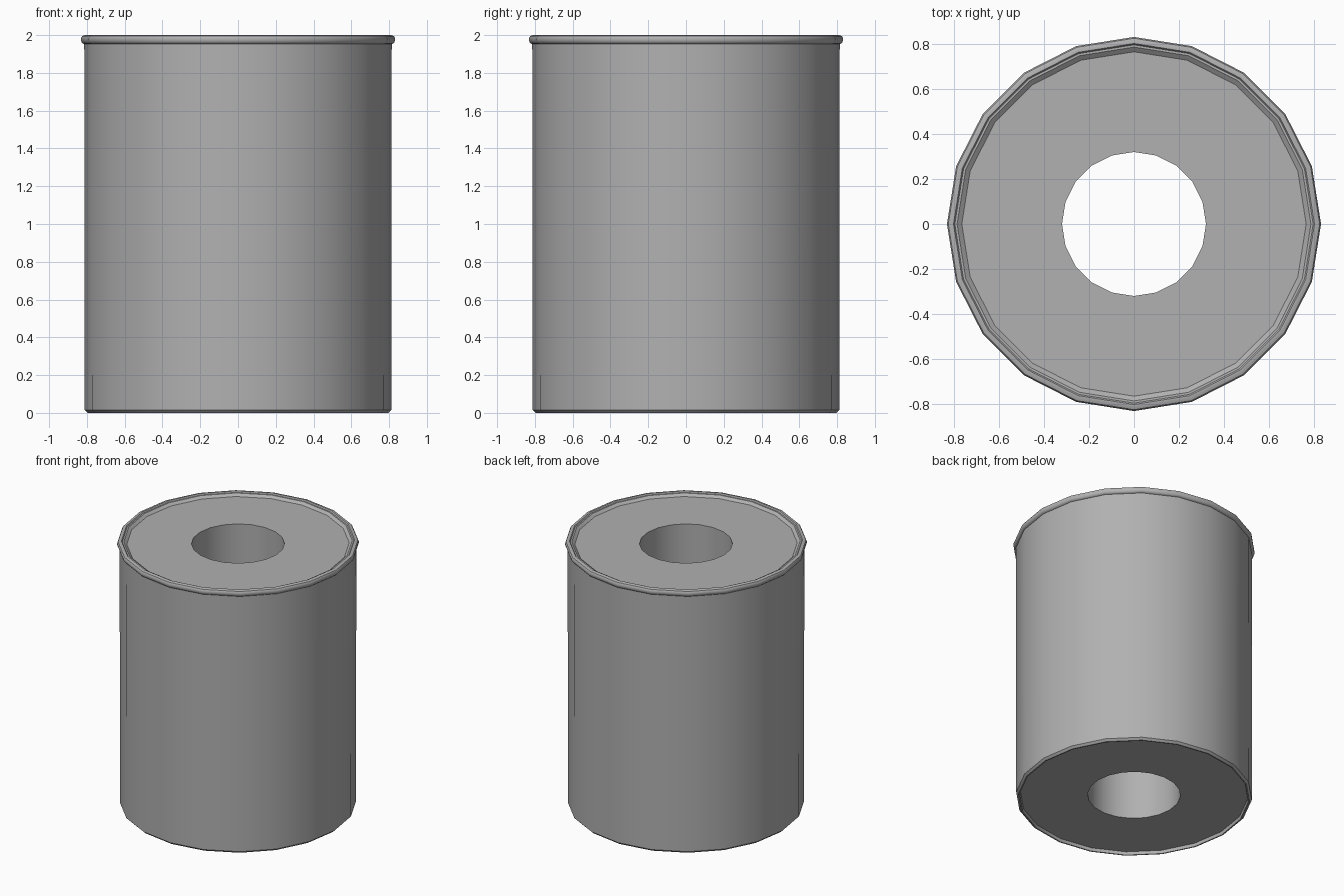
import bpy, bmesh, math

if "Cube" in bpy.data.objects:
    bpy.data.objects.remove(bpy.data.objects["Cube"])

SIDES = 20


def lathe(name, profile):
    """Revolve a closed (radius, height) profile around z."""
    bm = bmesh.new()
    rings = []
    for i in range(SIDES):
        a = 2 * math.pi * i / SIDES
        rings.append([bm.verts.new((r * math.cos(a), r * math.sin(a), z)) for r, z in profile])
    n = len(profile)
    for i in range(SIDES):
        p, q = rings[i], rings[(i + 1) % SIDES]
        for j in range(n):
            k = (j + 1) % n
            bm.faces.new((p[j], q[j], q[k], p[k]))
    bmesh.ops.recalc_face_normals(bm, faces=bm.faces[:])
    mesh = bpy.data.meshes.new(name)
    bm.to_mesh(mesh)
    bm.free()
    ob = bpy.data.objects.new(name, mesh)
    bpy.context.collection.objects.link(ob)
    bpy.context.view_layer.objects.active = ob
    ob.select_set(True)
    bpy.ops.object.shade_smooth_by_angle(angle=math.radians(36))
    ob.select_set(False)
    return ob


# Hollow cylinder with a rolled lip and both end faces slightly recessed
body = lathe("hollow_cylinder", [
    (0.32, 0.023), (0.783, 0.023),                   # bore and recessed underside
    (0.788, 0.0), (0.797, 0.0), (0.812, 0.015),      # foot rim and bevel
    (0.814, 1.953), (0.822, 1.956), (0.828, 1.963),  # wall and underside of lip
    (0.831, 1.972), (0.831, 1.985),                  # outer lip
    (0.825, 1.995), (0.812, 2.0), (0.802, 2.0),      # lip crest
    (0.796, 1.992), (0.786, 1.992),                  # inner step
    (0.765, 1.975), (0.32, 1.975),                   # recessed top
])

# Darker grey finish
grey = bpy.data.materials.new("dark_grey")
grey.diffuse_color = (0.44, 0.44, 0.44, 1)
grey.use_nodes = True
grey.node_tree.nodes["Principled BSDF"].inputs["Base Color"].default_value = grey.diffuse_color
body.data.materials.append(grey)
